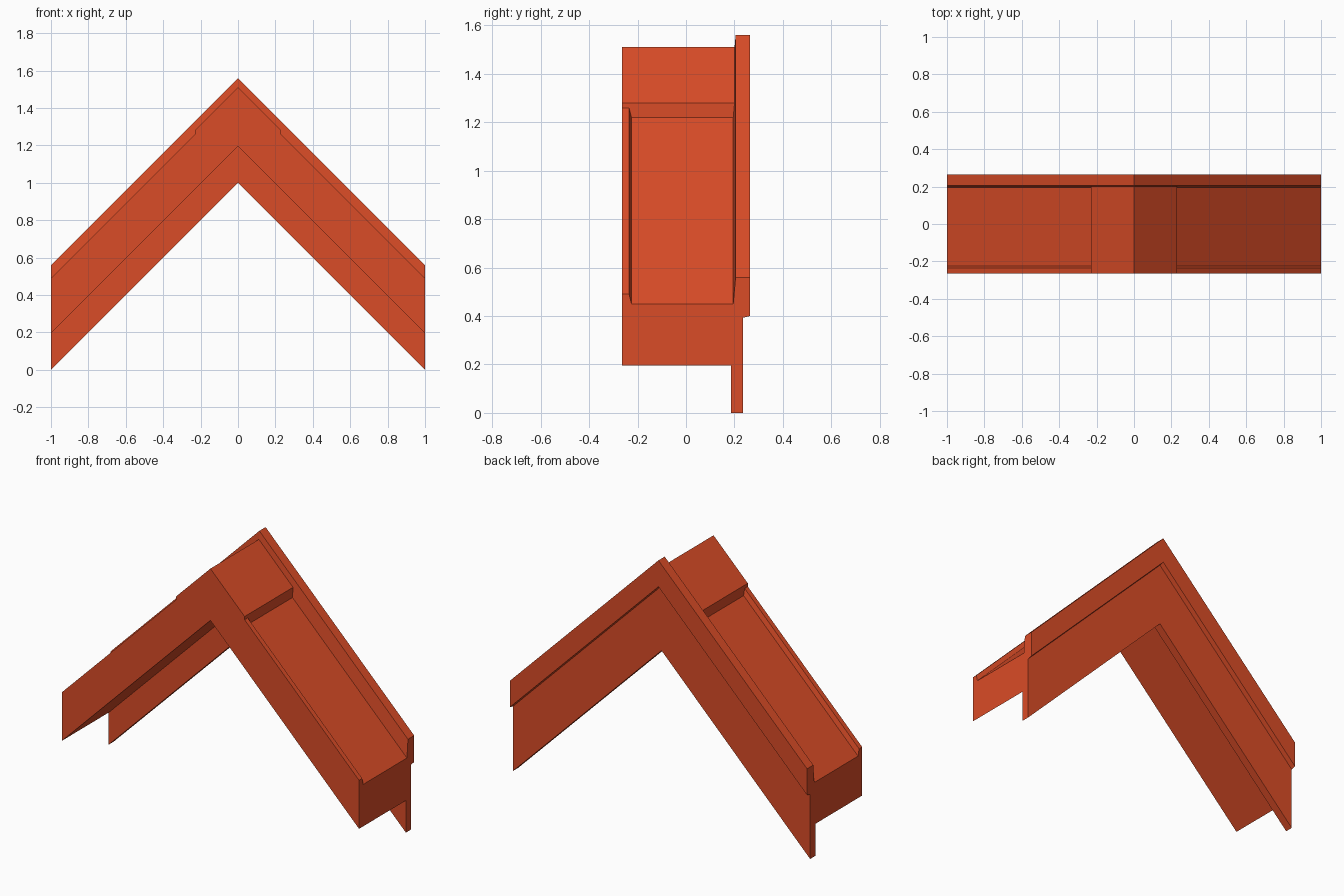
import bpy
import bmesh

cube = bpy.data.objects.get("Cube")
if cube:
    bpy.data.objects.remove(cube, do_unlink=True)

# Colour
red = bpy.data.materials.new("brick red")
red.use_nodes = True
colour = (0.70, 0.072, 0.02, 1)
red.diffuse_color = colour
bsdf = next(n for n in red.node_tree.nodes if n.type == 'BSDF_PRINCIPLED')
bsdf.inputs["Base Color"].default_value = colour

# Cross-section as (depth, height at the ridge); the four points from
# LIP onwards outline the gutter and are raised where the ridge cap is
END, CAP_X, CAP_TOP = 1.0, 0.23, 1.51
channel = [
    (-0.265, 1.195), (-0.265, 1.49), (-0.235, 1.49), (-0.225, 1.45),
    (0.195, 1.45), (0.205, 1.56), (0.265, 1.56), (0.265, 1.40),
    (0.235, 1.393), (0.235, 1.0), (0.185, 1.0), (0.185, 1.195),
]
LIP = range(1, 5)
cap = [(y, CAP_TOP) if i in LIP else (y, h) for i, (y, h) in enumerate(channel)]
cap[4] = (0.195 + 0.01 * (CAP_TOP - 1.45) / 0.11, CAP_TOP)

# Sweep the section over both slopes, stepping up to the cap near the ridge
stations = [(-END, channel), (-CAP_X, channel), (-CAP_X, cap), (0, cap),
            (CAP_X, cap), (CAP_X, channel), (END, channel)]
bm = bmesh.new()
rings = [[bm.verts.new((x, y, h - abs(x))) for y, h in section]
         for x, section in stations]
count = len(channel)
for k in range(len(rings) - 1):
    a, b = rings[k], rings[k + 1]
    step = stations[k][0] == stations[k + 1][0]
    for i in range(count):
        j = (i + 1) % count
        if step and not (i in LIP and j in LIP):
            continue
        bm.faces.new((a[i], a[j], b[j], b[i]))
bm.faces.new(rings[0])
bm.faces.new(rings[-1][::-1])
bmesh.ops.remove_doubles(bm, verts=bm.verts[:], dist=1e-5)
bmesh.ops.recalc_face_normals(bm, faces=bm.faces[:])

mesh = bpy.data.meshes.new("gable_trim")
bm.to_mesh(mesh)
bm.free()
mesh.materials.append(red)
trim = bpy.data.objects.new("gable_trim", mesh)
bpy.context.collection.objects.link(trim)
